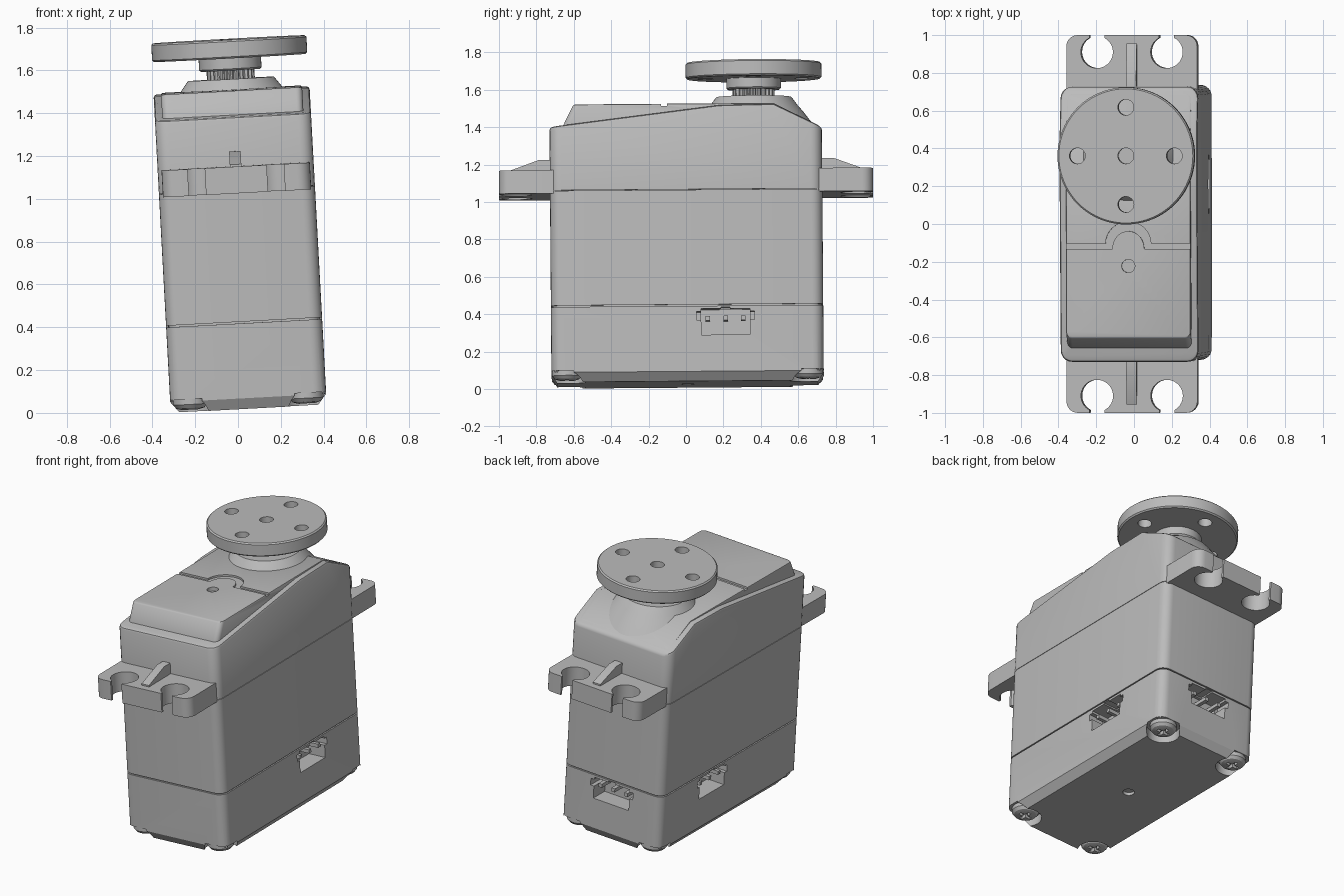
import bpy, bmesh, math
from mathutils import Matrix, Vector

if "Cube" in bpy.data.objects:
    bpy.data.objects.remove(bpy.data.objects["Cube"])

grey = bpy.data.materials.new("plain grey")
grey.use_nodes = True
grey.diffuse_color = (0.5, 0.5, 0.5, 1)
grey.node_tree.nodes["Principled BSDF"].inputs["Base Color"].default_value = (0.5, 0.5, 0.5, 1)
parts = []


def finish(bm, name, part=True):
    bmesh.ops.recalc_face_normals(bm, faces=bm.faces)
    me = bpy.data.meshes.new(name)
    bm.to_mesh(me)
    bm.free()
    ob = bpy.data.objects.new(name, me)
    bpy.context.collection.objects.link(ob)
    me.materials.append(grey)
    if part:
        parts.append(ob)
    return ob


def loft(loops, name, part=True):
    """Skin a stack of equal-length point loops and cap both ends."""
    bm = bmesh.new()
    rings = [[bm.verts.new(p) for p in loop] for loop in loops]
    n = len(rings[0])
    for a, b in zip(rings, rings[1:]):
        for i in range(n):
            j = (i + 1) % n
            bm.faces.new((a[i], a[j], b[j], b[i]))
    bm.faces.new(rings[0][::-1])
    bm.faces.new(rings[-1])
    return finish(bm, name, part)


def rounded_loop(hx, hy, r, z, seg=6):
    pts = []
    for k, (sx, sy) in enumerate(((1, 1), (-1, 1), (-1, -1), (1, -1))):
        for i in range(seg + 1):
            a = math.pi / 2 * (k + i / seg)
            pts.append((sx * (hx - r) + r * math.cos(a), sy * (hy - r) + r * math.sin(a), z))
    return pts


def lathe(x, y, rings, name, part=True, n=48, tooth=0.0):
    """Round part from (radius, height) rings, with optional teeth."""
    return loft([[(x + (r - tooth * (i // 2 % 2)) * math.cos(math.tau * i / n),
                   y + (r - tooth * (i // 2 % 2)) * math.sin(math.tau * i / n), z)
                  for i in range(n)] for r, z in rings], name, part)


def box(x0, x1, y0, y1, z0, z1, name="cutter", part=False):
    return loft([[(x0, y0, z), (x1, y0, z), (x1, y1, z), (x0, y1, z)] for z in (z0, z1)], name, part)


def cut(ob, cutters):
    for c in cutters:
        mod = ob.modifiers.new("cut", 'BOOLEAN')
        mod.operation, mod.solver, mod.object = 'DIFFERENCE', 'EXACT', c
        bpy.context.view_layer.objects.active = ob
        bpy.ops.object.modifier_apply(modifier=mod.name)
        bpy.data.objects.remove(c)


def side_profile(pts, hx, corner, rim, name):
    """Extrude a y-z profile across x, round the upright corners, soften the rim."""
    bm = bmesh.new()
    rows = [[bm.verts.new((s * hx, y, z)) for y, z in pts] for s in (-1, 1)]
    n = len(pts)
    for i in range(n):
        j = (i + 1) % n
        bm.faces.new((rows[0][i], rows[0][j], rows[1][j], rows[1][i]))
    for row in rows:
        bm.faces.new(row)
    bmesh.ops.recalc_face_normals(bm, faces=bm.faces)

    def upright(e):
        d = e.verts[0].co - e.verts[1].co
        return abs(d.x) < 1e-4 and abs(d.z) > 1.5 * abs(d.y)
    bmesh.ops.bevel(bm, geom=[e for e in bm.edges if upright(e)], offset=corner,
                    segments=5, profile=0.5, affect='EDGES')
    top = [e for e in bm.edges if min(v.co.z for v in e.verts) > 1.34
           and len(e.link_faces) == 2 and e.calc_face_angle() > 0.7]
    bmesh.ops.bevel(bm, geom=top, offset=rim, segments=2, profile=0.5, affect='EDGES')
    return finish(bm, name)


HX, HY, R = 0.365, 0.728, 0.06
SHAFT = 0.365

# Lower case with chamfered base, screw pockets and three sockets
lower = loft([rounded_loop(HX - 0.04, HY - 0.03, 0.05, 0), rounded_loop(HX, HY, R, 0.05),
              rounded_loop(HX, HY, R, 0.4)], "lower_case")
corners = [(sx * 0.272, sy * 0.645) for sx in (-1, 1) for sy in (-1, 1)]
cut(lower, [lathe(x, y, [(0.1, -0.1), (0.1, 0.06)], "cutter", False, 32) for x, y in corners])
cut(lower, [lathe(0, 0, [(0.035, -0.1), (0.035, 0.02)], "cutter", False, 24)])

# Sockets, each placed by turning a shared outline onto its wall
for name, turn, wall, offset in (("left", 0, HX, 0.205), ("right", math.pi, HX, -0.195),
                                 ("back", math.pi / 2, HY, 0)):
    place = Matrix.Rotation(turn, 4, 'Z') @ Matrix.Translation((wall, offset, 0))
    holes = [box(-0.12, 0.1, -0.13, 0.13, 0.245, 0.385),
             box(-0.1, 0.1, -0.155, 0.155, 0.325, 0.37),
             box(-0.1, 0.1, -0.025, 0.025, 0.35, 0.394)]
    for h in holes:
        h.data.transform(place)
    cut(lower, holes)
    for i in (-1, 0, 1):
        pin = box(-0.13, -0.015, i * 0.095 - 0.012, i * 0.095 + 0.012, 0.323, 0.347,
                  name + "_socket_pin", True)
        pin.data.transform(place)

# Middle case, seam core and sloped upper case
loft([rounded_loop(HX, HY, R, z) for z in (0.408, 1.022)], "middle_case")
loft([rounded_loop(HX - 0.01, HY - 0.01, R, z) for z in (0.396, 1.1)], "seam_core")
side_profile([(-HY, 1.025), (HY, 1.025), (HY, 1.355), (0.47, 1.48), (0.18, 1.475), (-HY, 1.365)],
             HX, R, 0.015, "upper_case")

# Raised lid with an arched groove and a small dimple
lid = side_profile([(-0.66, 1.3), (0.695, 1.3), (0.695, 1.372), (0.47, 1.486), (-0.6, 1.486), (-0.66, 1.365)],
                   0.33, 0.03, 0.008, "top_lid")
arc = [(math.cos(math.pi * i / 16), math.sin(math.pi * i / 16)) for i in range(17)]
outline = [(0.4, -0.13), (0.4, -0.1)] + [(0.12 * c, 0.115 * s - 0.1) for c, s in arc]
outline += [(-0.4, -0.1), (-0.4, -0.13)] + [(0.085 * c, 0.095 * s - 0.13) for c, s in arc[::-1]]
cut(lid, [loft([[(x, y, z) for x, y in outline] for z in (1.474, 1.6)], "cutter", False),
          lathe(0, -0.22, [(0.035, 1.46), (0.035, 1.6)], "cutter", False, 24)])

# Mounting ears with open screw slots
ears = loft([rounded_loop(0.347, 1.0, R, z) for z in (1.01, 1.135)], "mounting_ears")
for sy in (-1, 1):
    for sx in (-1, 1):
        x, y = sx * 0.185, sy * 0.91
        cut(ears, [lathe(x, y, [(0.085, 0.9), (0.085, 1.3)], "cutter", False, 40),
                   box(x - 0.04, x + 0.04, min(y, sy * 1.1), max(y, sy * 1.1), 0.9, 1.3)])
    rib = [(0.7, 1.1), (0.955, 1.1), (0.955, 1.145), (0.79, 1.205), (0.7, 1.205)]
    loft([[(x, sy * y, z) for y, z in rib] for x in (-0.027, 0.027)], "ear_rib")

# Output boss, splined shaft, hub and drilled disc
lathe(0, SHAFT, [(0.33, 1.37), (0.265, 1.455), (0.235, 1.49), (0.205, 1.53), (0.2, 1.535)], "shaft_boss", n=64)
lathe(0, SHAFT, [(0.112, 1.5), (0.112, 1.59)], "splined_shaft", n=96, tooth=0.012)
lathe(0, SHAFT, [(0.138, 1.575), (0.146, 1.583), (0.146, 1.65)], "disc_hub")
disc = lathe(0, SHAFT, [(0.355, 1.633), (0.363, 1.641), (0.363, 1.712), (0.355, 1.72)], "output_disc", n=80)
spots = [(0, 0, 1.66)] + [(0.257 * c, 0.257 * s, 1.5) for c, s in ((1, 0), (0, 1), (-1, 0), (0, -1))]
cut(disc, [lathe(x, SHAFT + y, [(0.042, z), (0.042, 1.8)], "cutter", False, 24) for x, y, z in spots])

# Base screws with cross recesses
for x, y in corners:
    screw = lathe(x, y, [(0.08, 0.09), (0.08, 0.035), (0.066, 0.018), (0.04, 0.01)], "base_screw", n=32)
    cut(screw, [box(x - 0.042, x + 0.042, y - 0.01, y + 0.01, -0.1, 0.035),
                box(x - 0.01, x + 0.01, y - 0.042, y + 0.042, -0.1, 0.035)])

# Smooth the curves and lean the whole assembly
lean = (Matrix.Translation(Vector((0.05, 0.009, 0.025)))
        @ Matrix.Rotation(math.radians(-3.1), 4, 'Y') @ Matrix.Rotation(math.radians(0.45), 4, 'X'))
for ob in parts:
    bpy.ops.object.select_all(action='DESELECT')
    ob.select_set(True)
    bpy.context.view_layer.objects.active = ob
    bpy.ops.object.shade_smooth_by_angle(angle=math.radians(30))
    ob.matrix_world = lean
